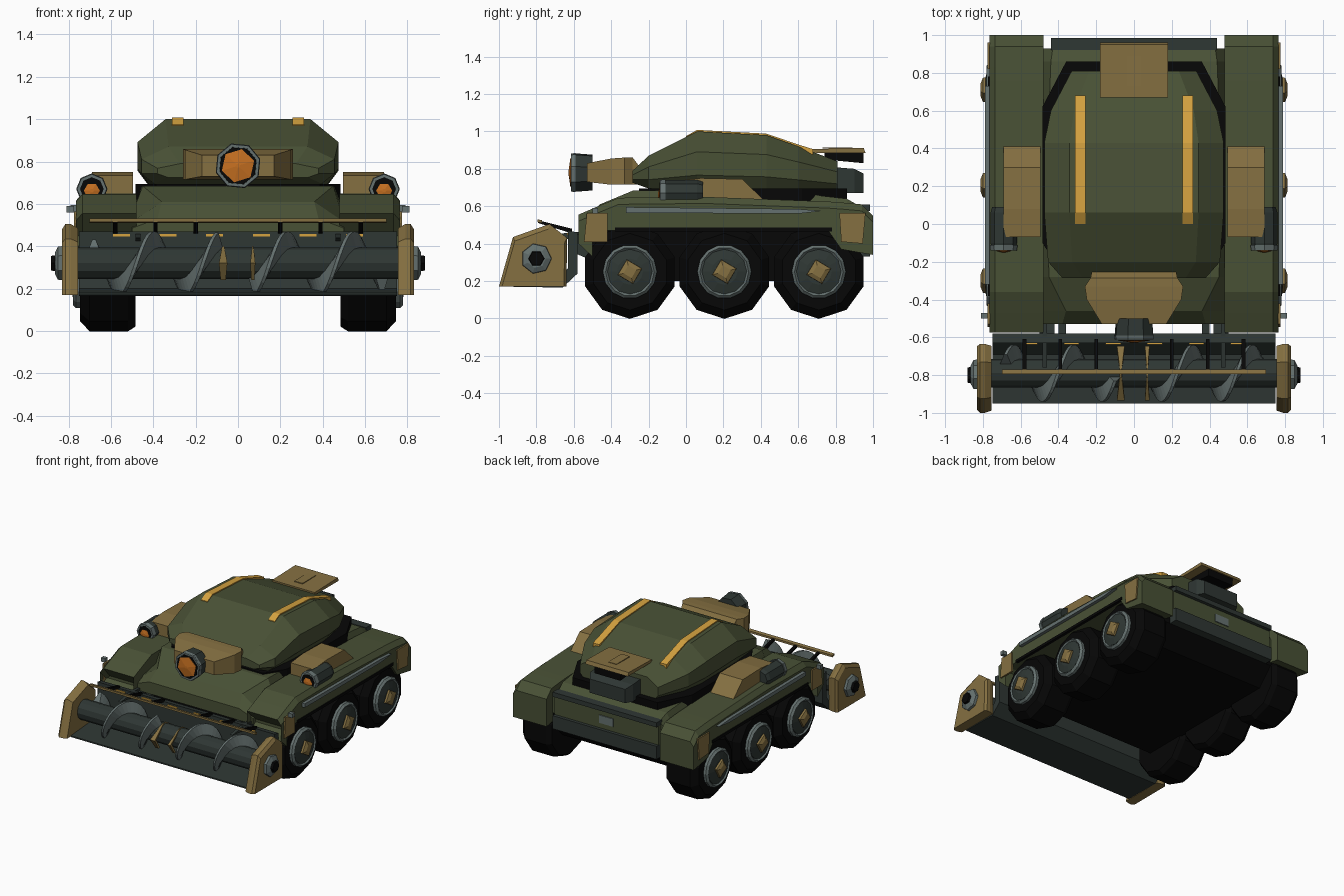
import bpy, bmesh, math
from mathutils import Vector

if "Cube" in bpy.data.objects:
    bpy.data.objects.remove(bpy.data.objects["Cube"])

def mat(name, r, g, b):
    m = bpy.data.materials.new(name)
    m.diffuse_color = (r, g, b, 1)
    m.use_nodes = True
    m.node_tree.nodes["Principled BSDF"].inputs["Base Color"].default_value = m.diffuse_color
    return m

GREEN = mat("olive green", .066, .082, .036)
TAN = mat("tan", .235, .162, .053)
YELLOW = mat("amber stripe", .66, .36, .05)
DARK = mat("dark slate", .028, .038, .034)
GREY = mat("steel grey", .13, .165, .16)
BLACK = mat("rubber black", .002, .002, .002)
ORANGE = mat("orange lens", .56, .16, .015)

def loft(name, rings, m, mirror=False):
    """Skin a list of equal-length rings; optionally mirror across x."""
    bm = bmesh.new()
    vs = [[bm.verts.new(p) for p in r] for r in rings]
    n = len(vs[0])
    for a, b in zip(vs, vs[1:]):
        for i in range(n):
            j = (i + 1) % n
            bm.faces.new((a[i], a[j], b[j], b[i]))
    bm.faces.new(vs[0])
    bm.faces.new(vs[-1])
    if mirror:
        d = bmesh.ops.duplicate(bm, geom=bm.verts[:] + bm.edges[:] + bm.faces[:])
        for v in d["geom"]:
            if isinstance(v, bmesh.types.BMVert):
                v.co.x *= -1
    bmesh.ops.recalc_face_normals(bm, faces=bm.faces[:])
    me = bpy.data.meshes.new(name)
    bm.to_mesh(me)
    bm.free()
    me.materials.append(m)
    ob = bpy.data.objects.new(name, me)
    bpy.context.collection.objects.link(ob)
    return ob

def prism(name, yz, x0, x1, m, mirror=False):
    return loft(name, [[(x, y, z) for y, z in yz] for x in (x0, x1)], m, mirror)

def box(name, x0, x1, y0, y1, z0, z1, m, mirror=False):
    return prism(name, [(y0, z0), (y1, z0), (y1, z1), (y0, z1)], x0, x1, m, mirror)

def turned(name, c, axis, prof, n, m, mirror=False, ph=0.0):
    """Revolve (offset, radius) pairs about a line through c along axis x or y."""
    rings = []
    for o, r in prof:
        ring = []
        for i in range(n):
            a = ph + 2 * math.pi * i / n
            u, w = r * math.cos(a), r * math.sin(a)
            p = (o, u, w) if axis == "x" else (u, o, w)
            ring.append(Vector(c) + Vector(p))
        rings.append(ring)
    return loft(name, rings, m, mirror)

# Undercarriage and hull
prism("undercarriage", [(-.5, .30), (-.4, .2), (.8, .2), (.92, .33), (.92, .5), (-.5, .5)], -.5, .5, BLACK)
def hull_ring(y, zb, zt, wt):
    return [(-.5, y, zb), (.5, y, zb), (.5, y, (zb + zt) / 2), (wt, y, zt), (-wt, y, zt), (-.5, y, (zb + zt) / 2)]
loft("hull", [hull_ring(-.53, .44, .53, .38), hull_ring(-.46, .42, .61, .36), hull_ring(-.28, .42, .685, .45),
              hull_ring(.1, .42, .685, .46), hull_ring(.6, .42, .67, .45), hull_ring(.86, .42, .64, .44),
              hull_ring(.93, .42, .60, .43)], GREEN)
loft("turret_base", [[(.485 * sx, y, z) for sx, y in ((-.8, -.25), (.8, -.25), (1, -.1), (1, .62), (.74, .86),
                     (-.74, .86), (-1, .62), (-1, -.1))] for z in (.62, .695)], BLACK)
box("rear_bumper", -.44, .44, .9, .985, .33, .43, DARK)
box("rear_top_rail", -.44, .44, .92, .985, .575, .61, DARK)
box("rear_plate", -.44, .44, .93, .96, .43, .575, GREEN)
box("rear_tag", -.06, .06, .955, .967, .47, .53, GREY)

# Fenders with chamfered outer top edge
F = [(-.50, .33, .47), (-.575, .40, .555), (-.47, .47, .60), (-.36, .47, .645), (.1, .47, .65),
     (.76, .47, .625), (.83, .37, .62), (.94, .35, .61), (1.0, .34, .55)]
loft("fender", [[(.48, y, b), (.765, y, b), (.765, y, t - .035), (.735, y, t), (.48, y, t)] for y, b, t in F], GREEN, True)
prism("fender_front_plate", [(-.545, .41), (-.42, .41), (-.42, .565), (-.53, .565)], .762, .775, TAN, True)
prism("fender_rear_plate", [(.83, .41), (.945, .40), (.96, .565), (.82, .565)], .762, .775, TAN, True)
prism("side_rail", [(-.32, .565), (.6, .56), (.73, .575), (.6, .585), (-.32, .595)], .765, .79, GREY, True)
box("side_skirt", .75, .772, -.38, .78, .465, .485, BLACK, True)
box("mirror_bracket", .775, .81, -.5, -.47, .56, .59, GREY, True)

# Wheels
for i, y in enumerate((-.30, .205, .71)):
    c = (0, y, .25)
    turned(f"tyre_{i}", c, "x", [(.485, .23), (.52, .252), (.70, .252), (.745, .205)], 10, BLACK, True, math.pi / 10)
    turned(f"rim_{i}", c, "x", [(.70, .145), (.765, .145), (.78, .13), (.765, .115)], 14, GREY, True)
    turned(f"hub_disc_{i}", c, "x", [(.74, .120), (.772, .120), (.785, .07)], 12, DARK, True)
    turned(f"hub_cap_{i}", c, "x", [(.75, .07), (.80, .066), (.812, .035)], 4, TAN, True, .25)

# Turret: octagonal sections lofted front to back
def turret_ring(y, w, b, t):
    h = t - b
    half = [(w * .87, b), (w, b + .27 * h), (w, b + .66 * h), (w * .72, t)]
    return [(x, y, z) for x, z in half] + [(-x, y, z) for x, z in reversed(half)]
loft("turret", [turret_ring(*s) for s in ((-.285, .38, .725, .79), (-.20, .455, .695, .87), (.06, .475, .68, 1.0),
     (.43, .475, .675, .98), (.60, .44, .675, .92), (.81, .33, .675, .84))], GREEN)
S = [(0, .965), (.06, .998), (.43, .978), (.60, .92), (.68, .895)]
prism("roof_stripe", [(y, z - .02) for y, z in S] + [(y, z + .01) for y, z in reversed(S)], .258, .312, YELLOW, True)

# Rear turret stowage
prism("rear_shield", [(.67, .885), (.96, .885), (.95, .912), (.67, .905)], -.18, .18, TAN)
box("rear_shield_hatch", -.035, .035, .73, .89, .908, .914, TAN)
prism("rear_shield_support", [(.74, .85), (.95, .83), (.95, .886), (.74, .886)], -.11, .11, BLACK)
loft("rear_box", [[(-w, y, b), (w, y, b), (w, y, t), (-w, y, t)] for y, w, b, t in
                  ((.65, .18, .68, .82), (.9, .18, .67, .80), (.95, .15, .67, .775))], DARK)

# Gun mantlet and muzzle
loft("mantlet", [[(-w, y, b), (w, y, b), (w, y, t), (-w, y, t)] for y, w, b, t in
                 ((-.24, .22, .715, .80), (-.285, .23, .715, .86), (-.33, .26, .715, .86), (-.40, .25, .715, .855),
                  (-.53, .17, .73, .83))], TAN)
turned("muzzle", (0, 0, .78), "y", [(-.50, .10), (-.56, .105), (-.605, .108), (-.61, .085), (-.57, .08)], 8, DARK, ph=.3)
turned("muzzle_rim", (0, 0, .78), "y", [(-.59, .110), (-.615, .106), (-.615, .092), (-.59, .09)], 8, GREY, ph=.3)
turned("muzzle_socket", (0, 0, .78), "y", [(-.56, .09), (-.616, .09)], 8, BLACK, ph=.3)
turned("muzzle_lens", (0, 0, .78), "y", [(-.56, .08), (-.618, .08), (-.628, .01)], 6, ORANGE, ph=.3)

# Headlights with tan housings
prism("light_housing", [(-.07, .63), (.42, .63), (.30, .745), (.08, .75), (-.07, .735)], .495, .69, TAN, True)
turned("headlight", (.69, 0, .67), "y", [(.09, .06), (.06, .07), (-.10, .07), (-.135, .062)], 8, DARK, True)
turned("headlight_rim", (.69, 0, .67), "y", [(-.11, .074), (-.14, .07), (-.14, .056), (-.12, .055)], 8, GREY, True)
turned("headlight_socket", (.69, 0, .67), "y", [(-.11, .056), (-.141, .056)], 8, BLACK, True)
turned("headlight_lens", (.69, 0, .662), "y", [(-.12, .038), (-.143, .038), (-.15, .01)], 6, ORANGE, True)

# Front sweeper: trough, roller, spiral blades
prism("trough", [(-.95, .17), (-.66, .165), (-.58, .24), (-.58, .46), (-.63, .47), (-.63, .27), (-.69, .20), (-.95, .18)],
      -.75, .75, DARK)
for x in (-.55, -.33, -.11, .11, .33, .55):
    box("trough_marking", x - .04, x + .04, -.637, -.60, .447, .457, YELLOW)
R = (-.79, .32)
turned("roller", (0, *R), "x", [(-.77, .075), (.77, .075)], 12, DARK)
for x0, x1 in ((-.68, -.10), (.08, .68)):
    rings = []
    for k in range(49):
        x = x0 + (x1 - x0) * k / 48
        a = math.pi - (x + .48) / .315 * 2 * math.pi
        rings.append([(x + s, R[0] + r * math.cos(a), R[1] + r * math.sin(a))
                      for r, s in ((.07, -.03), (.15, -.008), (.15, .008), (.07, .03))])
    loft("spiral_blade", rings, GREY)
for x, w in ((-.07, 1), (.07, .6)):
    for s, yc in ((1, -.79), (-1, -.79)):
        loft("centre_tooth", [[(x - w * h, y, z), (x + w * h, y, z), (x + w * h, y + .02 * s, z), (x - w * h, y + .02 * s, z)]
             for y, z, h in ((yc - .02 * s, .40, .005), (yc - .145 * s, .32, .02), (yc - .09 * s, .24, .012))], TAN)

# Guard rail and its struts
prism("guard_rail", [(-.795, .515), (-.77, .51), (-.77, .525), (-.795, .53)], -.70, .70, TAN)
for x in (-.58, -.39, -.2, .2, .39, .58):
    prism("rail_strut", [(-.79, .51), (-.61, .455), (-.61, .48), (-.79, .525)], x - .01, x + .01, BLACK)

# End plates with bearings, and push arms
def end_ring(x, s):
    P = [(-1.0, .17), (-.64, .17), (-.635, .43), (-.73, .505), (-.925, .435)]
    return [(x, -.8 + (y + .8) * s, .17 + (z - .17) * s) for y, z in P]
loft("end_plate", [end_ring(.755, .94), end_ring(.79, 1), end_ring(.815, 1), end_ring(.832, .92)], TAN, True)
turned("end_bearing", (0, -.80, .32), "x", [(.81, .085), (.85, .08), (.865, .05)], 7, GREY, True)
turned("end_bolt", (0, -.80, .32), "x", [(.84, .048), (.882, .04)], 6, BLACK, True)
prism("push_arm", [(-.62, .36), (-.48, .30), (-.45, .42), (-.56, .45), (-.62, .455)], .42, .50, DARK, True)
prism("arm_spike", [(-.76, .44), (-.6, .42), (-.46, .44), (-.46, .46), (-.6, .463)], .46, .485, DARK, True)
box("push_arm_inner", .36, .40, -.62, -.48, .36, .44, DARK, True)
